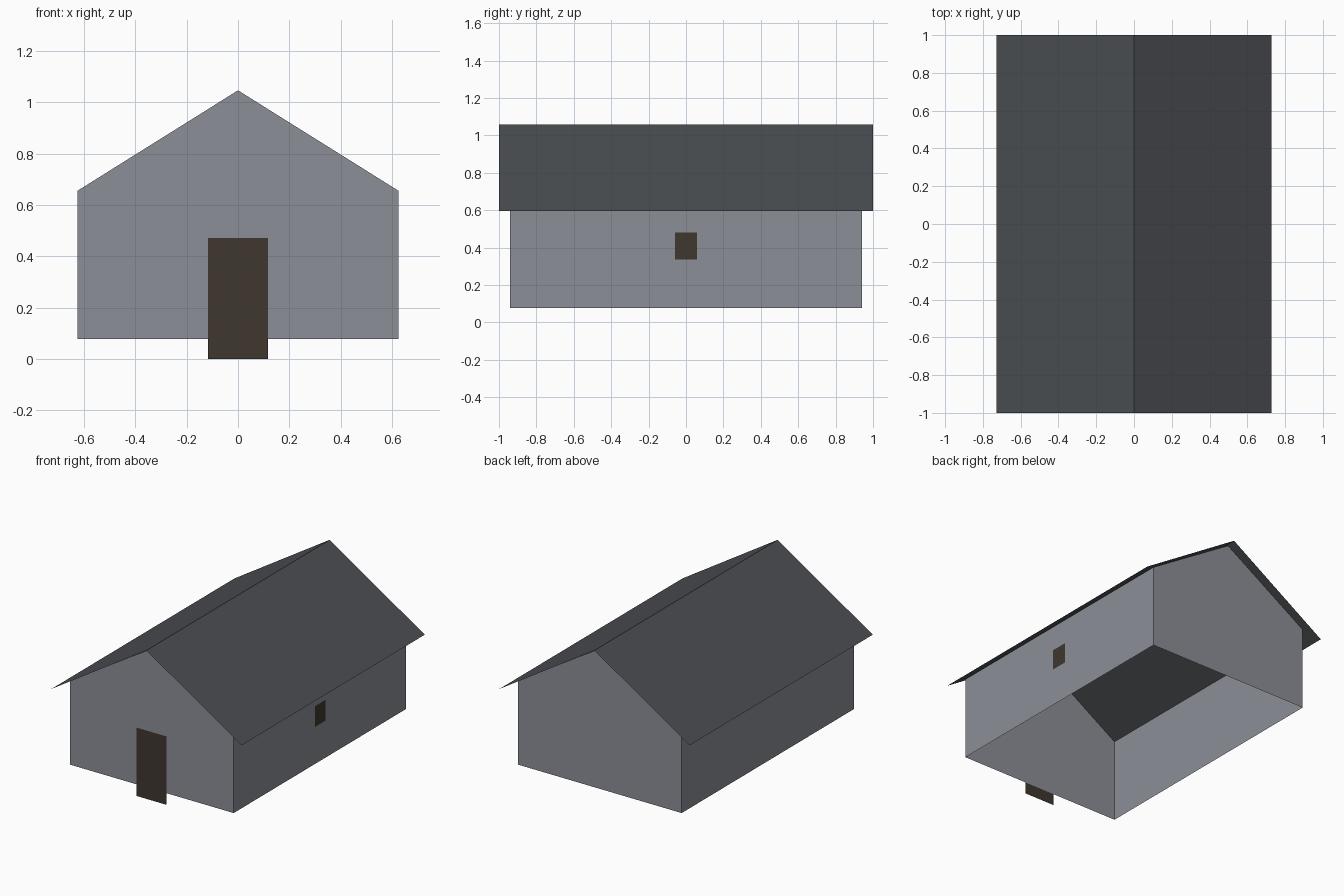
import bpy
import bmesh

cube = bpy.data.objects.get("Cube")
if cube:
    bpy.data.objects.remove(cube, do_unlink=True)


def material(name, rgb):
    mat = bpy.data.materials.new(name)
    mat.use_nodes = True
    mat.diffuse_color = (*rgb, 1)
    mat.node_tree.nodes["Principled BSDF"].inputs["Base Color"].default_value = (*rgb, 1)
    return mat


def sheet_object(name, polygons, mat):
    """Build an object from thin flat polygons, welding shared corners."""
    bm = bmesh.new()
    for points in polygons:
        bm.faces.new([bm.verts.new(p) for p in points])
    bmesh.ops.remove_doubles(bm, verts=bm.verts, dist=0.0001)
    mesh = bpy.data.meshes.new(name)
    bm.to_mesh(mesh)
    bm.free()
    mesh.materials.append(mat)
    obj = bpy.data.objects.new(name, mesh)
    bpy.context.collection.objects.link(obj)
    return obj


wall_grey = material("wall grey", (0.26, 0.275, 0.31))
roof_slate = material("roof slate", (0.072, 0.078, 0.086))
dark_wood = material("dark wood", (0.050, 0.038, 0.028))

WALL_X, WALL_Y = 0.625, 0.94
BASE, EAVE, APEX = 0.078, 0.656, 1.047
ROOF_X, ROOF_Y, ROOF_LOW, RIDGE = 0.727, 1.0, 0.596, 1.057
GAP = 0.004

# Walls: two gables and two long sides, open below
gable = [(-WALL_X, BASE), (WALL_X, BASE), (WALL_X, EAVE), (0, APEX), (-WALL_X, EAVE)]
front = [(x, -WALL_Y, z) for x, z in gable]
back = [(x, WALL_Y, z) for x, z in reversed(gable)]
right = [(WALL_X, -WALL_Y, BASE), (WALL_X, WALL_Y, BASE),
         (WALL_X, WALL_Y, EAVE), (WALL_X, -WALL_Y, EAVE)]
left = [(-x, y, z) for x, y, z in reversed(right)]
sheet_object("walls", [front, back, right, left], wall_grey)

# Roof: two thin slopes meeting at the ridge
slope = [(0, -ROOF_Y, RIDGE), (ROOF_X, -ROOF_Y, ROOF_LOW),
         (ROOF_X, ROOF_Y, ROOF_LOW), (0, ROOF_Y, RIDGE)]
sheet_object("roof", [slope, [(-x, y, z) for x, y, z in reversed(slope)]], roof_slate)

# Door: a plate on the front gable, reaching the ground
dw, dh, dy = 0.116, 0.472, -WALL_Y - GAP
sheet_object("door", [[(-dw, dy, 0), (dw, dy, 0), (dw, dy, dh), (-dw, dy, dh)]], dark_wood)

# Window: a small plate on one long side
ww, low, high, wx = 0.059, 0.337, 0.48, WALL_X + GAP
sheet_object("window", [[(wx, -ww, low), (wx, ww, low), (wx, ww, high), (wx, -ww, high)]], dark_wood)
